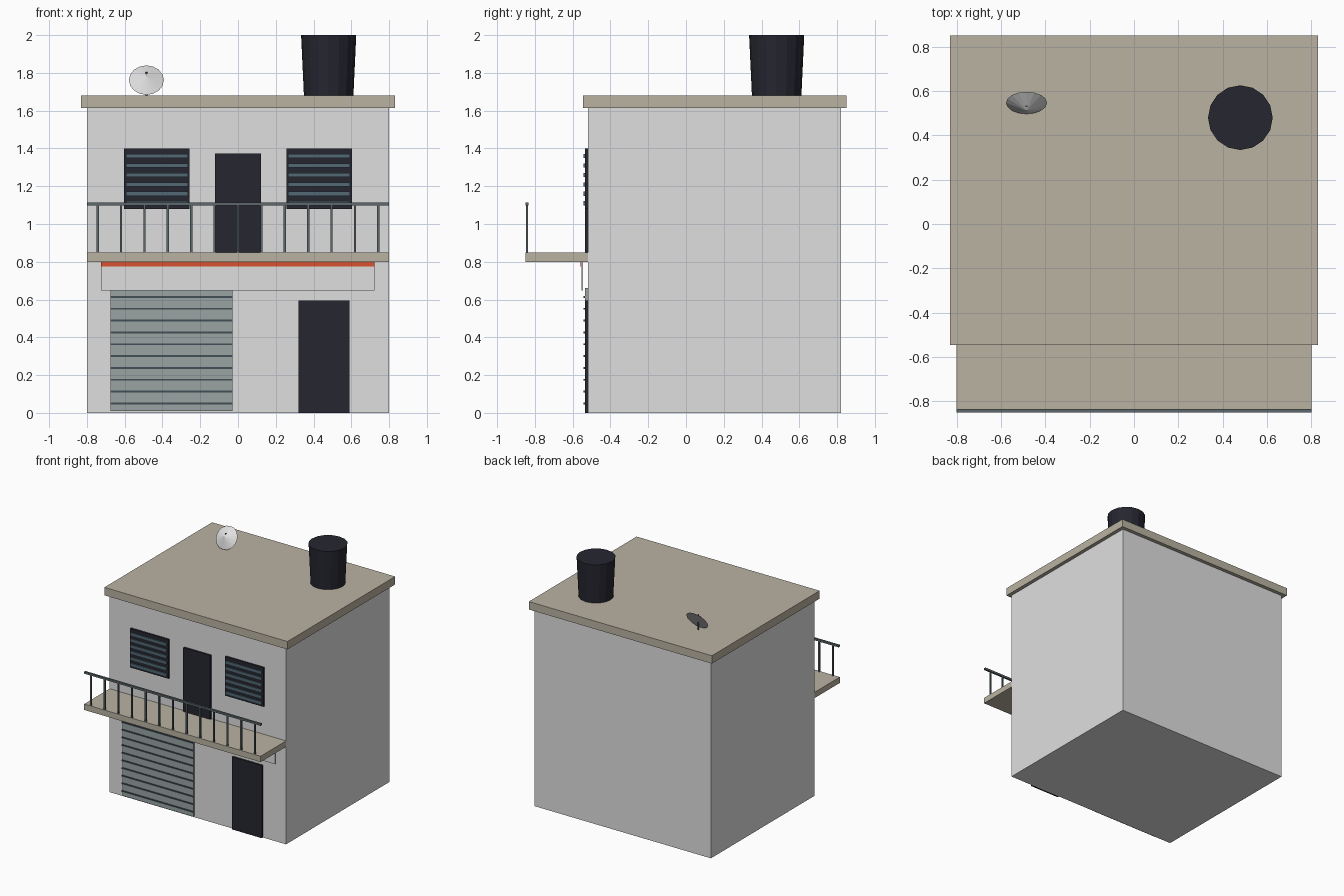
import bpy, math

if "Cube" in bpy.data.objects:
    bpy.data.objects.remove(bpy.data.objects["Cube"])


def material(name, rgb):
    m = bpy.data.materials.new(name)
    m.diffuse_color = (*rgb, 1.0)
    m.use_nodes = True
    m.node_tree.nodes["Principled BSDF"].inputs["Base Color"].default_value = m.diffuse_color
    return m


WALL = material("pale plaster", (0.74, 0.74, 0.74))
STONE = material("beige concrete", (0.49, 0.45, 0.36))
DARK = material("near black", (0.019, 0.019, 0.03))
SHUTTER = material("grey green metal", (0.32, 0.37, 0.37))
SEAM = material("dark slate", (0.055, 0.08, 0.095))
SLAT = material("blue grey", (0.084, 0.144, 0.18))
RAIL = material("steel grey", (0.11, 0.14, 0.15))
ORANGE = material("orange red", (0.70, 0.084, 0.028))


def box(name, x0, x1, y0, y1, z0, z1, mat):
    bpy.ops.mesh.primitive_cube_add(
        size=1, location=((x0 + x1) / 2, (y0 + y1) / 2, (z0 + z1) / 2))
    o = bpy.context.object
    o.name = name
    o.scale = (x1 - x0, y1 - y0, z1 - z0)
    o.data.materials.append(mat)
    return o


def cone(name, sides, r_low, r_high, depth, loc, mat, tilt=0.0):
    bpy.ops.mesh.primitive_cone_add(vertices=sides, radius1=r_low, radius2=r_high,
                                    depth=depth, location=loc, rotation=(tilt, 0, 0))
    o = bpy.context.object
    o.name = name
    o.data.materials.append(mat)
    return o


FRONT = -0.52

# Main block, roof slab and balcony slab
box("house_body", -0.80, 0.80, FRONT, 0.82, 0, 1.615, WALL)
box("roof_slab", -0.83, 0.83, -0.545, 0.85, 1.615, 1.68, STONE)
box("balcony_slab", -0.80, 0.80, -0.85, FRONT, 0.80, 0.848, STONE)

# Balcony railing
box("balcony_handrail", -0.80, 0.80, -0.85, -0.834, 1.097, 1.113, RAIL)
for i in range(13):
    x = (i - 6) * 0.1238
    box("baluster", x - 0.006, x + 0.006, -0.848, -0.836, 0.845, 1.10, RAIL)

# Doors
box("ground_door", 0.32, 0.59, -0.535, FRONT, 0, 0.595, DARK)
box("balcony_door", -0.122, 0.122, -0.535, FRONT, 0.845, 1.372, DARK)

# Louvred windows
for side in (-1, 1):
    c = side * 0.43
    box("window_panel", c - 0.174, c + 0.174, -0.535, FRONT, 1.08, 1.40, DARK)
    for i in range(6):
        z = 1.11 + i * 0.05
        box("window_slat", c - 0.164, c + 0.164, -0.543, -0.533,
            z - 0.011, z + 0.011, SLAT)

# Roller shutter with raised seams
box("garage_shutter", -0.675, -0.03, -0.535, FRONT, 0.01, 0.66, SHUTTER)
for i in range(10):
    z = 0.05 + i * 0.0627
    box("shutter_seam", -0.675, -0.03, -0.542, -0.534, z - 0.005, z + 0.005, SEAM)

# Shop sign plate with a coloured strip, hung under the balcony
box("sign_plate", -0.725, 0.722, -0.552, -0.545, 0.648, 0.80, WALL)
box("sign_strip", -0.725, 0.722, -0.558, -0.551, 0.775, 0.798, ORANGE)

# Water tank on the roof
cone("water_tank", 16, 0.131, 0.146, 0.32, (0.48, 0.48, 1.84), DARK)

# Satellite dish on a post
cone("satellite_dish", 16, 0.0925, 0.0, 0.042, (-0.485, 0.529, 1.773), WALL, tilt=1.0)
cone("dish_post", 8, 0.005, 0.005, 0.125, (-0.485, 0.532, 1.7425), RAIL)
